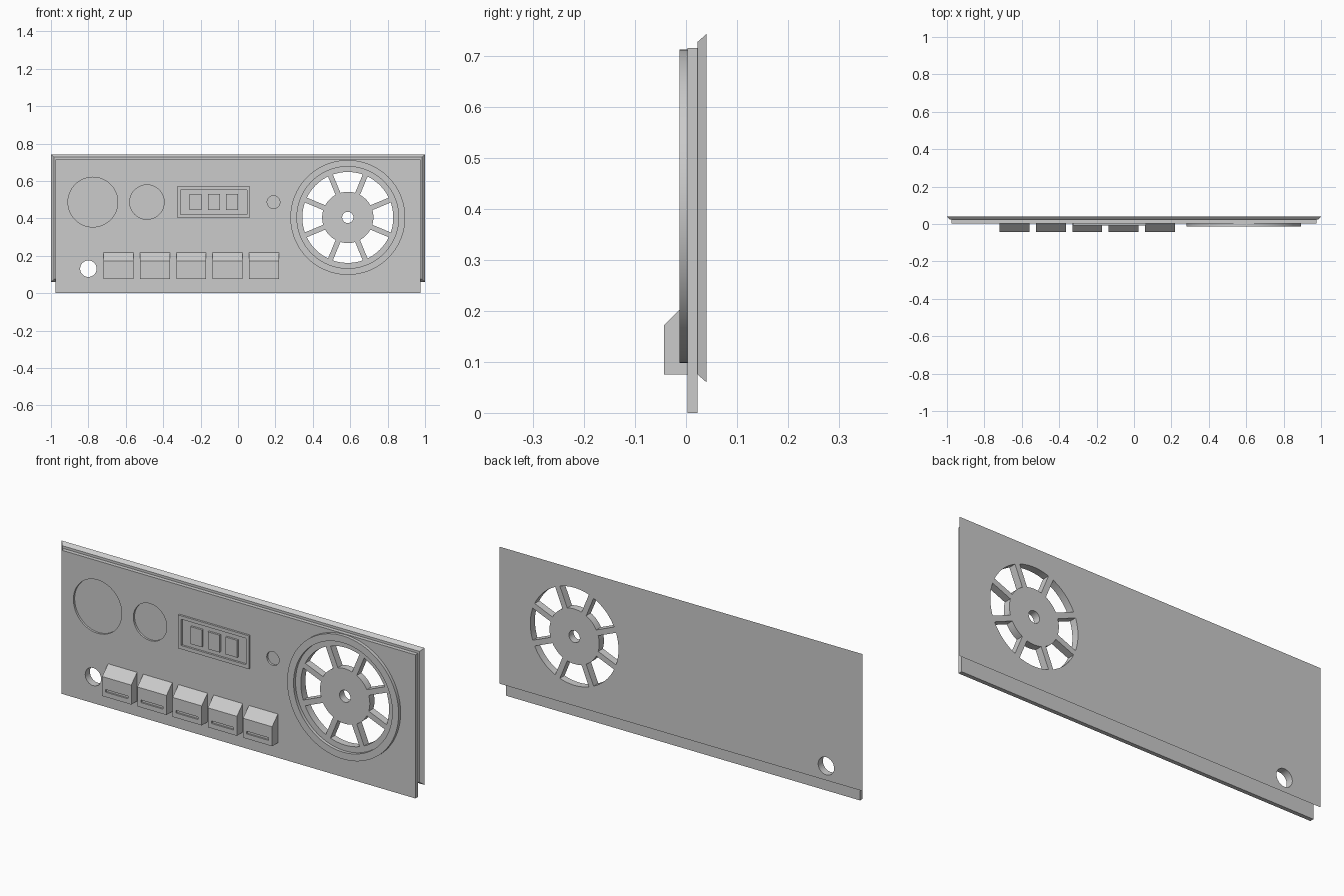
import bpy, bmesh
from math import sin, cos, asin, pi, radians

cube = bpy.data.objects.get("Cube")
if cube:
    bpy.data.objects.remove(cube, do_unlink=True)

grey = bpy.data.materials.new("plain_grey")
grey.use_nodes = True
COLOUR = (0.6, 0.6, 0.6, 1)
grey.diffuse_color = COLOUR
grey.node_tree.nodes["Principled BSDF"].inputs["Base Color"].default_value = COLOUR

FRONT, JOIN, BACK = 0.003, 0.023, 0.04


def loft(name, near, far, y0, y1):
    """Solid between two matching xz outlines at depths y0 and y1."""
    bm = bmesh.new()
    a = [bm.verts.new((x, y0, z)) for x, z in near]
    b = [bm.verts.new((x, y1, z)) for x, z in far]
    bm.faces.new(a)
    bm.faces.new(b[::-1])
    for i in range(len(a)):
        j = (i + 1) % len(a)
        bm.faces.new((a[i], b[i], b[j], a[j]))
    bmesh.ops.recalc_face_normals(bm, faces=bm.faces)
    mesh = bpy.data.meshes.new(name)
    bm.to_mesh(mesh)
    bm.free()
    mesh.materials.append(grey)
    obj = bpy.data.objects.new(name, mesh)
    bpy.context.collection.objects.link(obj)
    return obj


def prism(name, outline, y0, y1):
    return loft(name, outline, outline, y0, y1)


def rect(x0, x1, z0, z1):
    return [(x0, z0), (x1, z0), (x1, z1), (x0, z1)]


def arc(x, z, r, start, end, n):
    return [(x + r * cos(start + (end - start) * i / n),
             z + r * sin(start + (end - start) * i / n)) for i in range(n + 1)]


def circle(x, z, r, n=64):
    return arc(x, z, r, 0, 2 * pi, n)[:-1]


def cut(obj, outline, y0, y1):
    """Remove a prism from the object."""
    cutter = prism("cutter", outline, y0, y1)
    cutter.hide_render = True
    mod = obj.modifiers.new("cut", "BOOLEAN")
    mod.operation, mod.solver, mod.object = "DIFFERENCE", "EXACT", cutter
    select(obj)
    bpy.ops.object.modifier_apply(modifier=mod.name)
    bpy.data.objects.remove(cutter, do_unlink=True)


def select(obj):
    bpy.ops.object.select_all(action="DESELECT")
    obj.select_set(True)
    bpy.context.view_layer.objects.active = obj


def smooth(obj):
    select(obj)
    bpy.ops.object.shade_smooth_by_angle(angle=radians(30))


# Front plate and the bevelled flange behind it
plate = prism("front_plate", rect(-0.975, 0.975, 0, 0.715), FRONT, JOIN)
flange = loft("back_flange", rect(-0.984, 0.984, 0.075, 0.727),
              rect(-1, 1, 0.06, 0.742), JOIN, BACK)

# Openings through both sheets: spoked wheel, hub hole and corner hole
WX, WZ, R_IN, R_OUT, HALF_SPOKE = 0.587, 0.405, 0.137, 0.243, 0.014
openings = [circle(WX, WZ, 0.03, 32), circle(-0.8, 0.131, 0.044, 32)]
for k in range(8):
    mid = k * pi / 4
    outer = pi / 8 - asin(HALF_SPOKE / R_OUT)
    inner = pi / 8 - asin(HALF_SPOKE / R_IN)
    openings.append(arc(WX, WZ, R_OUT, mid - outer, mid + outer, 12)
                    + arc(WX, WZ, R_IN, mid + inner, mid - inner, 8))
for sheet in (plate, flange):
    for outline in openings:
        cut(sheet, outline, -0.1, 0.1)

# Shallow round recesses
for x, r in ((-0.776, 0.133), (-0.487, 0.092), (0.19, 0.034)):
    cut(plate, circle(x, 0.487, r), -0.1, FRONT + 0.01)
smooth(plate)
smooth(flange)

# Raised ring around the wheel
ring = prism("wheel_ring", circle(WX, WZ, 0.307, 96), -0.013, FRONT)
cut(ring, circle(WX, WZ, 0.272, 96), -0.1, 0.1)
smooth(ring)

# Display frame with three small keys
frame = prism("display_frame", rect(-0.325, 0.065, 0.404, 0.57), -0.007, FRONT)
cut(frame, rect(-0.308, 0.049, 0.422, 0.553), -0.1, 0.1)
for i in range(3):
    x = -0.226 + i * 0.097
    prism(f"display_key_{i + 1}", rect(x - 0.032, x + 0.032, 0.444, 0.53), -0.007, FRONT)

# Row of wedge-topped push buttons with a slit each
for i in range(5):
    x = -0.638 + i * 0.194
    button = prism(f"push_button_{i + 1}", rect(x - 0.08, x + 0.08, 0.075, 0.218), -0.043, FRONT)
    for v in button.data.vertices:
        if v.co.y < -0.04 and v.co.z > 0.2:
            v.co.z = 0.172
    cut(button, rect(x - 0.061, x + 0.061, 0.099, 0.112), -0.1, -0.035)
